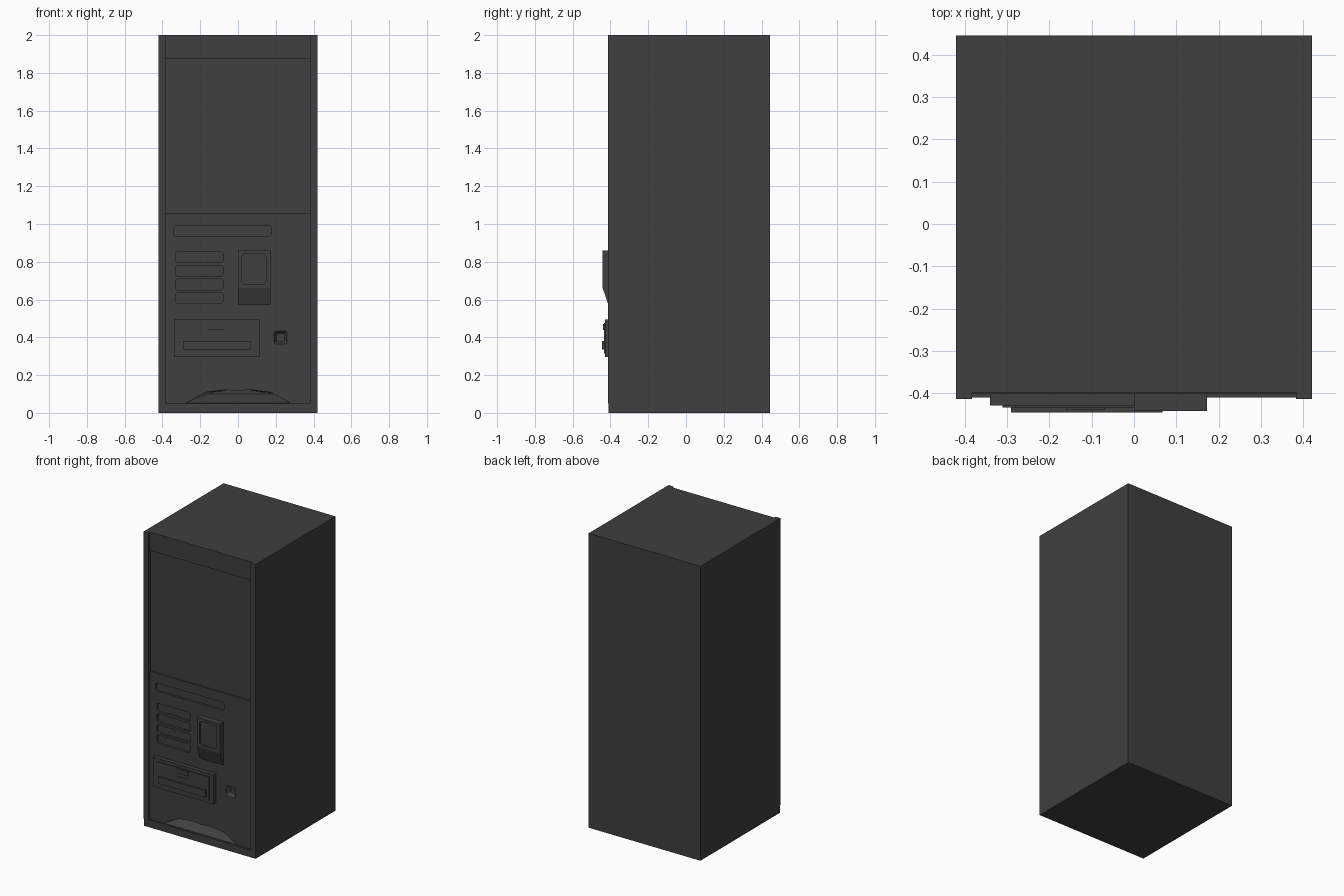
import bpy, bmesh, math

if "Cube" in bpy.data.objects:
    bpy.data.objects.remove(bpy.data.objects["Cube"], do_unlink=True)

# Single dark grey finish
grey = bpy.data.materials.new("dark grey")
grey.use_nodes = True
COLOR = (0.05, 0.05, 0.05, 1)
grey.diffuse_color = COLOR
grey.node_tree.nodes["Principled BSDF"].inputs["Base Color"].default_value = COLOR


def loft(name, front, back):
    """Closed solid between two matching loops of 3D points."""
    bm = bmesh.new()
    a = [bm.verts.new(p) for p in front]
    b = [bm.verts.new(p) for p in back]
    n = len(a)
    bm.faces.new(a)
    bm.faces.new(b[::-1])
    for i in range(n):
        j = (i + 1) % n
        bm.faces.new((a[j], a[i], b[i], b[j]))
    bmesh.ops.recalc_face_normals(bm, faces=bm.faces)
    mesh = bpy.data.meshes.new(name)
    bm.to_mesh(mesh)
    bm.free()
    mesh.materials.append(grey)
    ob = bpy.data.objects.new(name, mesh)
    bpy.context.scene.collection.objects.link(ob)
    return ob


def rounded(x0, x1, z0, z1, r=0.0):
    """Rectangle outline in x and z with optional rounded corners."""
    if r == 0:
        return [(x0, z0), (x1, z0), (x1, z1), (x0, z1)]
    corners = [(x1 - r, z1 - r), (x0 + r, z1 - r), (x0 + r, z0 + r), (x1 - r, z0 + r)]
    return [(cx + r * math.cos(math.pi / 2 * (q + k / 4)),
             cz + r * math.sin(math.pi / 2 * (q + k / 4)))
            for q, (cx, cz) in enumerate(corners) for k in range(5)]


def at(outline, y):
    return [(x, y, z) for x, z in outline]


def block(name, outline, y0, y1):
    return loft(name, at(outline, y0), at(outline, y1))


def carve(target, cutter):
    """Subtract the cutter, bake the result and drop the cutter."""
    cutter.hide_render = True
    mod = target.modifiers.new("carve", "BOOLEAN")
    mod.operation = "DIFFERENCE"
    mod.solver = "EXACT"
    mod.object = cutter
    bpy.context.view_layer.update()
    graph = bpy.context.evaluated_depsgraph_get()
    baked = bpy.data.meshes.new_from_object(target.evaluated_get(graph))
    target.modifiers.clear()
    target.data = baked
    bpy.data.objects.remove(cutter, do_unlink=True)


# Cabinet shell with recessed header, window, lower panel and sill
W, INNER, FRONT, BACK = 0.42, 0.383, -0.413, 0.445
PANEL = -0.4
cabinet = block("cabinet", rounded(-W, W, 0, 2), FRONT, BACK)
for x, z0, z1, depth in ((INNER, 1.875, 2.1, -0.398),
                         (INNER, 1.055, 1.875, -0.39),
                         (INNER, 0.05, 1.055, PANEL),
                         (0.5, -0.1, 0.05, -0.41)):
    carve(cabinet, block("recess_cutter", rounded(-x, x, z0, z1), -0.5, depth))

# Label strip and four selection button pockets
pockets = [(-0.34, 0.175, 0.935, 0.99)]
pockets += [(-0.33, -0.08, z, z + 0.057) for z in (0.58, 0.651, 0.724, 0.797)]
for p in pockets:
    carve(cabinet, block("pocket_cutter", rounded(*p, r=0.012), -0.5, PANEL + 0.015))

# Coin return cup with sloping walls
carve(cabinet, loft("cup_cutter",
                    at(rounded(0.19, 0.26, 0.363, 0.435, 0.012), PANEL - 0.001),
                    at(rounded(0.205, 0.245, 0.378, 0.42, 0.008), PANEL + 0.03)))

# Arched scoop at the foot of the panel, its floor rising towards the back
arch = [(0.28, 0.051), (0.17, 0.11), (0.07, 0.122), (0, 0.117)]
arch += [(-x, z) for x, z in arch[2::-1]]
scoop_back = [(x * 0.75, max(z, 0.1)) for x, z in arch]
carve(cabinet, loft("scoop_cutter", at(arch, PANEL - 0.002), at(scoop_back, PANEL + 0.09)))

# Payment terminal with tapered chin and inset screen
side = [(-0.395, 0.57), (-0.41, 0.57), (-0.441, 0.66), (-0.441, 0.86), (-0.395, 0.86)]
terminal = loft("payment_terminal", [(0, y, z) for y, z in side],
                [(0.172, y, z) for y, z in side])
carve(terminal, block("screen_cutter", rounded(0.02, 0.147, 0.68, 0.842, 0.02), -0.5, -0.43))

# Note and coin unit: backing, raised plate, hood, slot and tray bar
note_unit = block("note_unit", rounded(-0.34, 0.115, 0.295, 0.495), -0.428, -0.395)
note_plate = block("note_plate", rounded(-0.31, 0.085, 0.315, 0.475), -0.433, -0.42)
carve(note_plate, block("slot_cutter", rounded(-0.16, -0.07, 0.415, 0.44), -0.5, -0.429))
block("slot_hood", rounded(-0.16, -0.07, 0.44, 0.47), -0.439, -0.425)
block("tray_bar", rounded(-0.29, 0.067, 0.335, 0.38), BACK * -1, -0.425)
